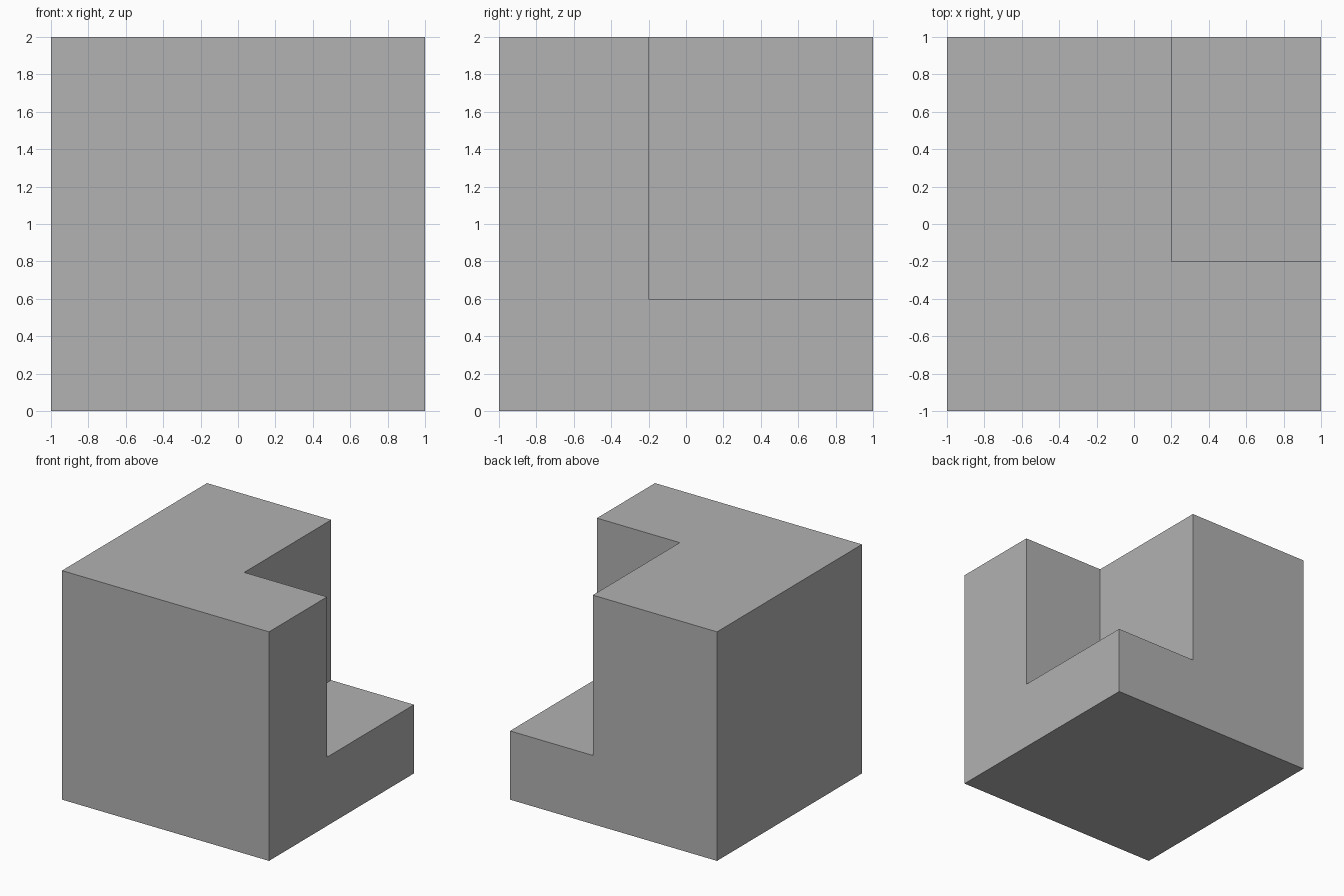
import bpy
from mathutils import Vector

old = bpy.data.objects.get("Cube")
if old:
    bpy.data.objects.remove(old, do_unlink=True)

# Single plain grey
grey = bpy.data.materials.new("plain_grey")
grey.use_nodes = True
colour = (0.445, 0.445, 0.445, 1)
grey.diffuse_color = colour
grey.node_tree.nodes["Principled BSDF"].inputs["Base Color"].default_value = colour


def box(name, low, high):
    """Add a box spanning two opposite corners."""
    low, high = Vector(low), Vector(high)
    bpy.ops.mesh.primitive_cube_add(size=1, location=(low + high) / 2)
    obj = bpy.context.object
    obj.name = name
    obj.scale = high - low
    bpy.ops.object.transform_apply(location=True, rotation=False, scale=True)
    obj.data.materials.append(grey)
    return obj


# Cutter for the back left upper corner, overshooting the outer faces
cutter = box("corner_cutter", (0.2, -0.2, 0.6), (1.5, 1.5, 2.5))
cutter.hide_render = True

# Solid block with the corner cut away
block = box("notched_block", (-1, -1, 0), (1, 1, 2))
notch = block.modifiers.new("corner_notch", "BOOLEAN")
notch.operation = "DIFFERENCE"
notch.solver = "EXACT"
notch.object = cutter
bpy.ops.object.modifier_apply(modifier=notch.name)
bpy.data.objects.remove(cutter, do_unlink=True)
